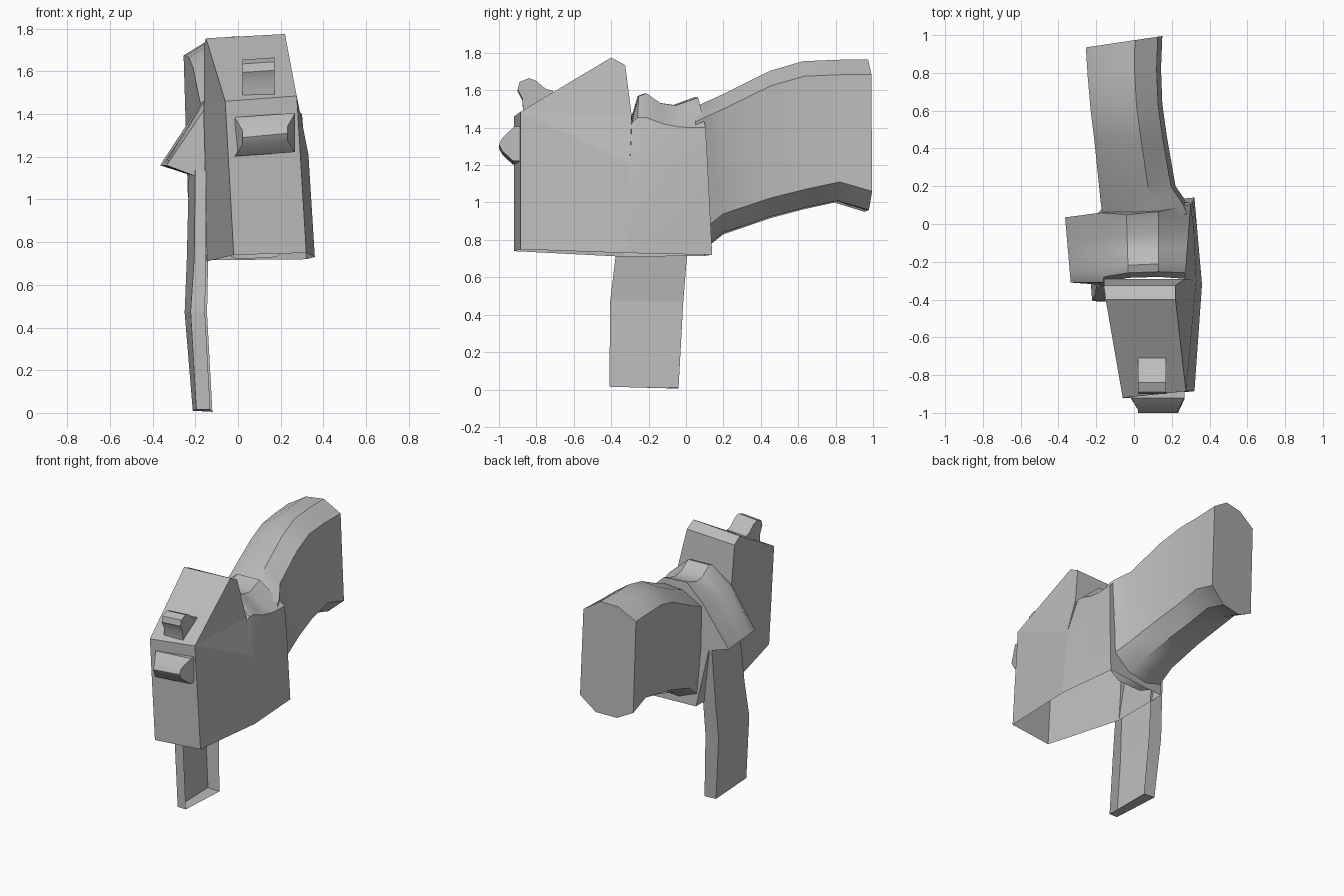
import bpy, bmesh

if "Cube" in bpy.data.objects:
    bpy.data.objects.remove(bpy.data.objects["Cube"])

mat = bpy.data.materials.new("plain_grey")
mat.diffuse_color = (0.5, 0.5, 0.5, 1)
mat.use_nodes = True
mat.node_tree.nodes["Principled BSDF"].inputs["Base Color"].default_value = mat.diffuse_color


def make(name, verts, faces, smooth=False):
    bm = bmesh.new()
    vs = [bm.verts.new(v) for v in verts]
    for f in faces:
        bm.faces.new([vs[i] for i in f])
    bmesh.ops.recalc_face_normals(bm, faces=bm.faces)
    me = bpy.data.meshes.new(name)
    bm.to_mesh(me)
    bm.free()
    me.materials.append(mat)
    ob = bpy.data.objects.new(name, me)
    bpy.context.collection.objects.link(ob)
    if smooth:
        bpy.ops.object.select_all(action='DESELECT')
        ob.select_set(True)
        bpy.context.view_layer.objects.active = ob
        bpy.ops.object.shade_smooth_by_angle(angle=0.6)
    return ob


def loft(rings, closed):
    """Join equal-length rings with quads."""
    n = len(rings[0])
    verts = [p for r in rings for p in r]
    faces = []
    for k in range(len(rings) - 1):
        for i in range(n if closed else n - 1):
            j = (i + 1) % n
            faces.append((k * n + i, k * n + j, (k + 1) * n + j, (k + 1) * n + i))
    return verts, faces


# housing: wedge shell with an open bottom and a chisel-shaped top
make("housing", [
    (-.02, -.92, .74), (.32, -.885, .75), (.275, -.885, 1.485), (-.06, -.92, 1.46),
    (-.15, -.40, 1.755), (.22, -.40, 1.775), (-.16, -.325, 1.72), (.22, -.325, 1.735),
    (-.16, -.29, 1.44), (.27, -.29, 1.46), (.33, -.30, 1.21), (.36, -.32, .73),
    (-.145, -.33, .71)],
    [(0, 1, 2, 3), (3, 2, 5, 4), (4, 5, 7, 6), (6, 7, 9, 8),
     (1, 11, 10, 2), (2, 10, 9), (2, 9, 7, 5), (0, 3, 8, 12), (3, 4, 6, 8)])

# clamp: saddle-shaped collar with a fin on the left, open below
front = [(.36, -.32, .73), (.33, -.30, 1.21), (.27, -.29, 1.46), (.13, -.28, 1.57),
         (-.03, -.285, 1.57), (-.16, -.31, 1.455), (-.335, -.31, 1.16),
         (-.2, -.32, 1.11), (-.145, -.33, .71)]
back = [(.32, .14, .72), (.31, .118, 1.16), (.30, .105, 1.40), (.13, .065, 1.56),
        (-.04, .05, 1.565), (-.175, .06, 1.45), (-.365, .035, 1.16),
        (-.21, .04, 1.11), (-.15, .10, .715)]
weight = [0, 0, .4, 1, 1, .4, 0, 0, 0]
rings = []
for t, dz in ((0, -.09), (.08, 0), (.2, .015), (.42, -.035), (.65, -.045), (1, 0)):
    rings.append([tuple(a[c] + (b[c] - a[c]) * t + (dz * w if c == 2 else 0)
                        for c in range(3)) for a, b, w in zip(front, back, weight)])
v, f = loft(rings, False)
f += [(5, 6, 7, 8), tuple(range(45, 54))]
make("clamp", v, f, True)

# handle: eight-sided grip curving up to the rear
rings = []
for y, zt, zb, xl, xr in ((.05, 1.51, .72, -.165, .31), (.10, 1.535, .75, -.175, .29),
                          (.20, 1.58, .83, -.185, .22), (.45, 1.705, .915, -.21, .175),
                          (.62, 1.755, .96, -.23, .15), (.80, 1.763, 1.0, -.245, .143),
                          (.965, 1.765, .95, -.255, .15)):
    w = xr - xl
    skew = .06 * max(0, y - .3) / .665
    ring = []
    for fx, z in ((0, zt - .09), (.32, zt - .01), (.64, zt), (.94, zt - .08),
                  (1, zb + .11), (.72, zb + .01), (.34, zb), (.05, zb + .06)):
        ring.append((xl + fx * w, y + skew * (fx - .5), z))
    rings.append(ring)
v, f = loft(rings, True)
f.append(tuple(range(48, 56)))
make("handle", v, f, True)

# lever: bent channel, open on its inner side
rings = []
for z, xr, xf, xb, yf, yb in ((1.13, -.14, -.2, -.23, -.325, .035),
                              (.72, -.14, -.205, -.24, -.375, .005),
                              (.47, -.145, -.222, -.25, -.405, -.015),
                              (.01, -.12, -.195, -.212, -.41, -.04)):
    rings.append([(xr - .01, yf, z + .005), (xf, yf, z + .005),
                  (xb, yb, z), (xr, yb, z - .005)])
v, f = loft(rings, False)
f.append((12, 13, 14, 15))
make("lever", v, f)


def button(name, profile, xs, inset, tilt):
    """Extrude a (y, z, inset factor) profile across x."""
    n = len(profile)
    left = [(xs[0] + inset * k, y, z - tilt) for y, z, k in profile]
    right = [(xs[1] - inset * k, y, z + tilt) for y, z, k in profile]
    v, f = loft([left, right], False)
    f += [tuple(range(n)), tuple(range(n, 2 * n))]
    make(name, v, f, True)


# top button: small hooked thumb switch
button("top_button", [(-.87, 1.47, 0), (-.875, 1.55, 0), (-.90, 1.60, 0), (-.89, 1.64, 0),
                      (-.84, 1.66, 0), (-.80, 1.645, 0), (-.75, 1.602, 0),
                      (-.71, 1.592, 0), (-.71, 1.56, 0)], (.02, .17), 0, .005)

# front button: tapered rocker
button("front_button", [(-.88, 1.395, 0), (-.92, 1.395, 0), (-.982, 1.335, 1),
                        (-1.0, 1.30, 1), (-.982, 1.265, 1), (-.925, 1.212, 0),
                        (-.88, 1.212, 0)], (-.015, .268), .035, .01)
